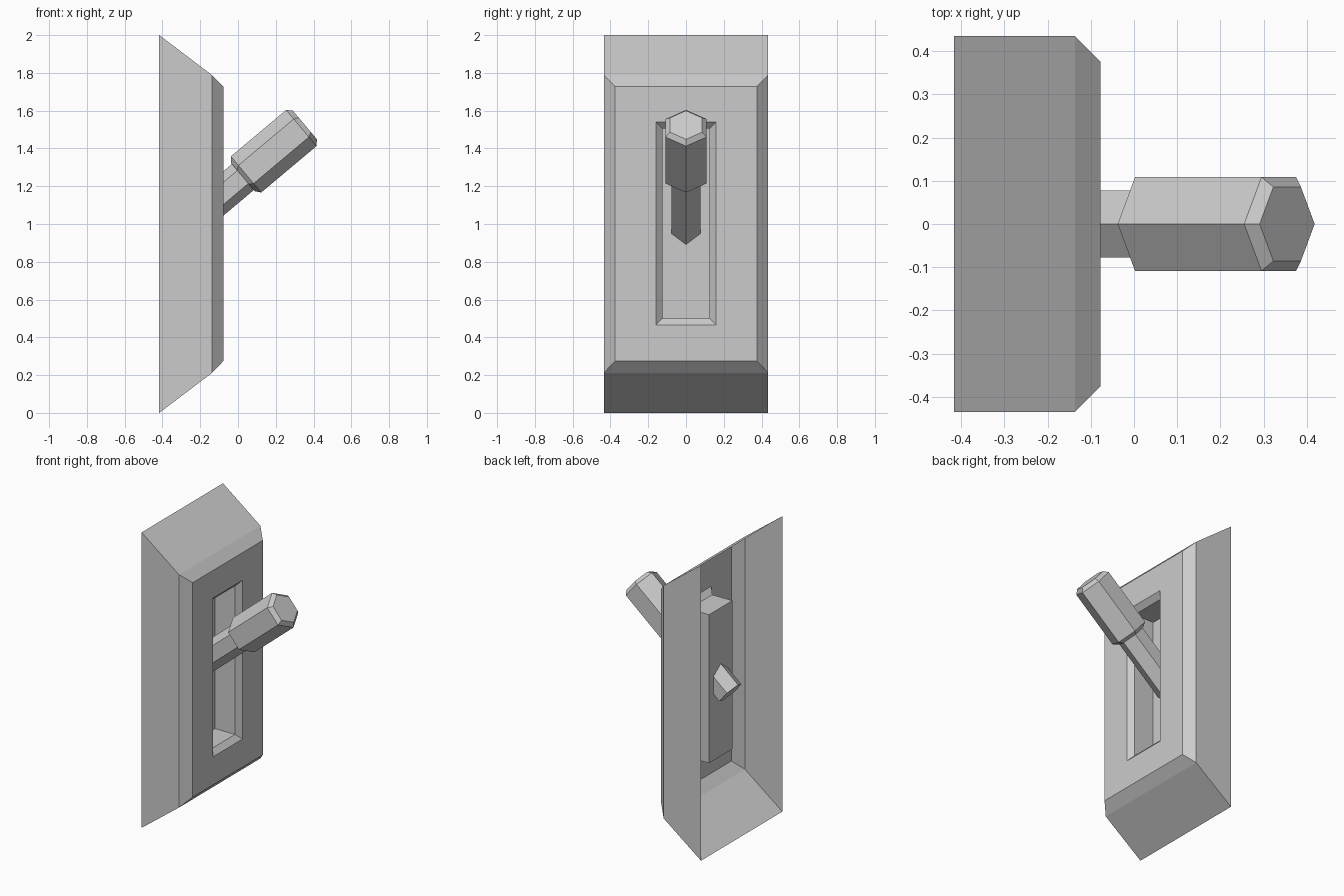
import bpy, bmesh, math
from mathutils import Vector, Matrix

if "Cube" in bpy.data.objects:
    bpy.data.objects.remove(bpy.data.objects["Cube"])


def loft(name, rings, cap_start, cap_end, matrix=Matrix()):
    """Join a chain of equal-sized point loops into one flat-shaded mesh."""
    bm = bmesh.new()
    loops = [[bm.verts.new(p) for p in ring] for ring in rings]
    n = len(loops[0])
    for a, b in zip(loops, loops[1:]):
        for i in range(n):
            j = (i + 1) % n
            bm.faces.new((a[i], a[j], b[j], b[i]))
    if cap_start:
        bm.faces.new(loops[0][::-1])
    if cap_end:
        bm.faces.new(loops[-1])
    bm.transform(matrix)
    mesh = bpy.data.meshes.new(name)
    bm.to_mesh(mesh)
    bm.free()
    obj = bpy.data.objects.new(name, mesh)
    bpy.context.collection.objects.link(obj)
    return obj


def rect(x, half_y, z0, z1):
    return [(x, -half_y, z0), (x, half_y, z0), (x, half_y, z1), (x, -half_y, z1)]


def hexagon(t, r):
    return [(r * math.cos(i * math.pi / 3), r * math.sin(i * math.pi / 3), t)
            for i in range(6)]


# Wall plate: open-backed shell, bevelled front, chamfered slot and recess
loft("wall_plate", [
    rect(-0.417, 0.435, 0.0, 2.0),
    rect(-0.137, 0.435, 0.212, 1.788),
    rect(-0.077, 0.375, 0.275, 1.727),
    rect(-0.077, 0.16, 0.465, 1.54),
    rect(-0.11, 0.125, 0.50, 1.505),
    rect(-0.26, 0.125, 0.50, 1.505),
], False, True)

# Lever frame: local z runs along the lever, tilted 40 degrees above +x
tilt = (Matrix.Translation(Vector((0.0425, 0, 1.2625)))
        @ Matrix.Rotation(math.radians(50), 4, 'Y'))

# Shaft: hexagonal rod that passes through the recess floor
loft("lever_shaft", [hexagon(-0.489, 0.09), hexagon(0.0, 0.09)], True, True, tilt)

# Handle: thicker hexagonal grip with chamfered ends
loft("lever_handle", [
    hexagon(-0.022, 0.097), hexagon(0.0, 0.125),
    hexagon(0.382, 0.125), hexagon(0.407, 0.099),
], True, True, tilt)
